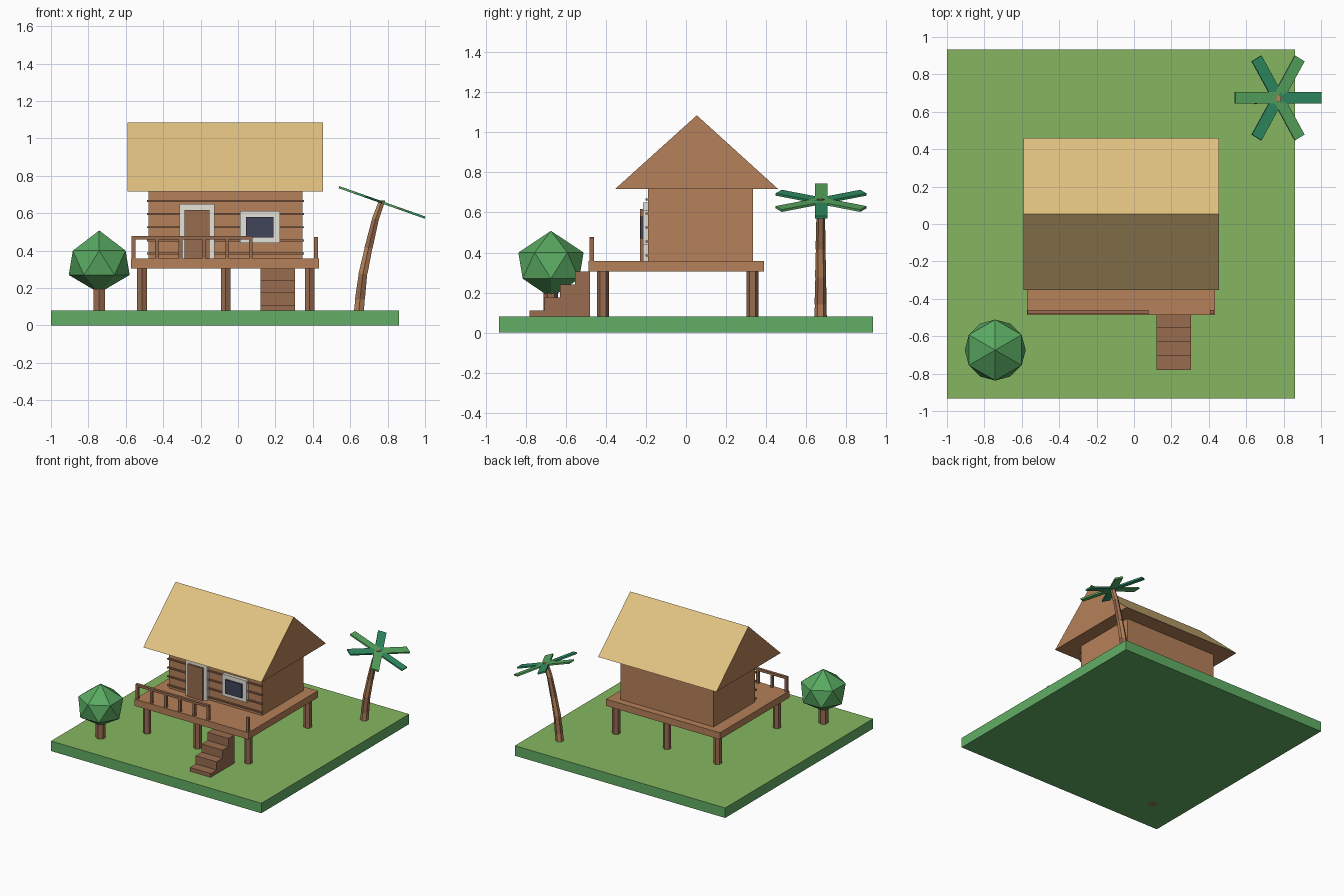
import bpy, bmesh
from math import sin, cos, pi, radians
from mathutils import Matrix, Vector

if "Cube" in bpy.data.objects:
    bpy.data.objects.remove(bpy.data.objects["Cube"])


def material(name, r, g, b):
    m = bpy.data.materials.new(name)
    m.diffuse_color = (r, g, b, 1)
    m.use_nodes = True
    m.node_tree.nodes["Principled BSDF"].inputs["Base Color"].default_value = m.diffuse_color
    return m


GRASS = material("grass", 0.24, 0.47, 0.12)
EARTH = material("turf_side", 0.12, 0.42, 0.13)
WOOD = material("wood", 0.46, 0.22, 0.10)
DARK = material("dark_wood", 0.32, 0.15, 0.08)
STRAW = material("straw", 0.75, 0.54, 0.22)
TRIM = material("trim", 0.78, 0.76, 0.68)
GLASS = material("glass", 0.05, 0.06, 0.10)
LEAF = material("leaf", 0.10, 0.40, 0.12)
TEAL = material("teal_leaf", 0.03, 0.28, 0.13)


def finish(name, bm, *mats):
    bmesh.ops.recalc_face_normals(bm, faces=bm.faces)
    me = bpy.data.meshes.new(name)
    bm.to_mesh(me)
    bm.free()
    for m in mats:
        me.materials.append(m)
    ob = bpy.data.objects.new(name, me)
    bpy.context.collection.objects.link(ob)
    return ob


def box(name, x, y, z, mat):
    bm = bmesh.new()
    size = [b - a for a, b in (x, y, z)]
    mid = [(a + b) / 2 for a, b in (x, y, z)]
    bmesh.ops.create_cube(bm, size=1, matrix=Matrix.Translation(mid) @ Matrix.Diagonal((*size, 1)))
    return finish(name, bm, mat)


def prism_x(name, profile, x0, x1, *mats):
    """Extrude a (y, z) profile along x."""
    bm = bmesh.new()
    face = bm.faces.new([bm.verts.new((x0, y, z)) for y, z in profile])
    new = bmesh.ops.extrude_face_region(bm, geom=[face])["geom"]
    bmesh.ops.translate(bm, vec=(x1 - x0, 0, 0), verts=[v for v in new if isinstance(v, bmesh.types.BMVert)])
    return finish(name, bm, *mats)


def loft(name, rings, mat, n=6, turn=pi / 2):
    """Join n-sided rings (x, y, z, radius, extra turn); radius 0 makes a point."""
    bm = bmesh.new()
    loops = []
    for x, y, z, r, extra in rings:
        if r == 0:
            loops.append([bm.verts.new((x, y, z))])
        else:
            a = [turn + extra + 2 * pi * i / n for i in range(n)]
            loops.append([bm.verts.new((x + r * cos(t), y + r * sin(t), z)) for t in a])
    for k, (p, q) in enumerate(zip(loops, loops[1:])):
        twisted = rings[k][4] != rings[k + 1][4]
        for i in range(n):
            j = (i + 1) % n
            if len(p) == 1:
                bm.faces.new((p[0], q[i], q[j]))
            elif len(q) == 1:
                bm.faces.new((p[i], p[j], q[0]))
            elif twisted:
                bm.faces.new((p[i], p[j], q[i]))
                bm.faces.new((p[j], q[j], q[i]))
            else:
                bm.faces.new((p[i], p[j], q[j], q[i]))
    for lp in (loops[0], loops[-1]):
        if len(lp) > 1:
            bm.faces.new(lp)
    return finish(name, bm, mat)


# Ground slab with a grassy top
ground = box("ground", (-1, 0.86), (-0.933, 0.933), (0, 0.08), EARTH)
ground.data.materials.append(GRASS)
for p in ground.data.polygons:
    p.material_index = int(p.normal.z > 0.5)

# Deck on six posts
box("deck", (-0.573, 0.433), (-0.487, 0.39), (0.305, 0.359), WOOD)
for x in (-0.513, -0.066, 0.383):
    for y in (-0.415, 0.333):
        loft("deck_post", [(x, y, 0.08, 0.03, 0), (x, y, 0.306, 0.03, 0)], DARK)

# Cabin walls and front plank strips
box("walls", (-0.478, 0.345), (-0.19, 0.335), (0.359, 0.72), WOOD)
for i in range(5):
    z = 0.385 + 0.07 * i
    box("plank_strip", (-0.486, 0.352), (-0.202, -0.185), (z - 0.005, z + 0.005), DARK)

# Solid gable roof, straw on the slopes
roof = prism_x("roof", [(-0.354, 0.717), (0.46, 0.717), (0.054, 1.085)], -0.59, 0.455, WOOD, STRAW)
for p in roof.data.polygons:
    p.material_index = int(p.normal.z > 0.1)

# Door and window
box("door_frame", (-0.312, -0.125), (-0.215, -0.185), (0.359, 0.65), TRIM)
box("door", (-0.287, -0.153), (-0.23, -0.2), (0.359, 0.617), DARK)
box("window_frame", (0.01, 0.225), (-0.215, -0.185), (0.44, 0.613), TRIM)
box("window_pane", (0.043, 0.19), (-0.228, -0.2), (0.47, 0.58), GLASS)

# Railing with a separate post beyond the steps
box("hand_rail", (-0.57, 0.078), (-0.481, -0.459), (0.459, 0.478), DARK)
for i in range(6):
    x = -0.559 + 0.1255 * i
    box("baluster", (x - 0.01, x + 0.01), (-0.48, -0.46), (0.355, 0.462), DARK)
box("railing_end_post", (0.407, 0.428), (-0.481, -0.459), (0.355, 0.472), DARK)

# Steps
profile = [(-0.48, 0.08), (-0.78, 0.08)]
for i in range(4):
    z = 0.11 + 0.065 * i
    profile += [(-0.78 + 0.075 * i, z), (-0.705 + 0.075 * i, z)]
prism_x("steps", profile, 0.12, 0.305, DARK)

# Round tree
tx, ty = -0.742, -0.674
loft("tree_trunk", [(tx, ty, 0, 0.036, 0), (tx, ty, 0.22, 0.036, 0)], DARK)
loft("tree_crown", [(tx, ty, 0.174, 0, 0), (tx, ty, 0.27, 0.163, -pi / 6),
                    (tx, ty, 0.4, 0.163, 0), (tx, ty, 0.508, 0, 0)], LEAF)

# Palm trunk of short tapered sections
path = [(0.64, 0), (0.652, 0.14), (0.668, 0.275), (0.698, 0.415), (0.735, 0.57), (0.77, 0.667)]
for i, ((x0, z0), (x1, z1)) in enumerate(zip(path, path[1:])):
    r = 0.033 - 0.0025 * i
    loft("palm_trunk_section", [(x0, 0.672, z0, r, 0), (x1, 0.672, z1, r - 0.004, 0)], WOOD if i % 2 == 0 else DARK)

# Palm fronds: a flat star tilted down toward +x
tilt = Matrix.Translation((0.77, 0.674, 0.658)) @ Matrix.Rotation(radians(19.5), 4, "Y")
for i in range(6):
    bm = bmesh.new()
    bmesh.ops.create_cube(bm, size=1, matrix=tilt @ Matrix.Rotation(i * pi / 3, 4, "Z")
                          @ Matrix.Translation((0.122, 0, 0)) @ Matrix.Diagonal((0.244, 0.062, 0.012, 1)))
    finish("palm_frond", bm, TEAL if i % 2 == 0 else LEAF)
